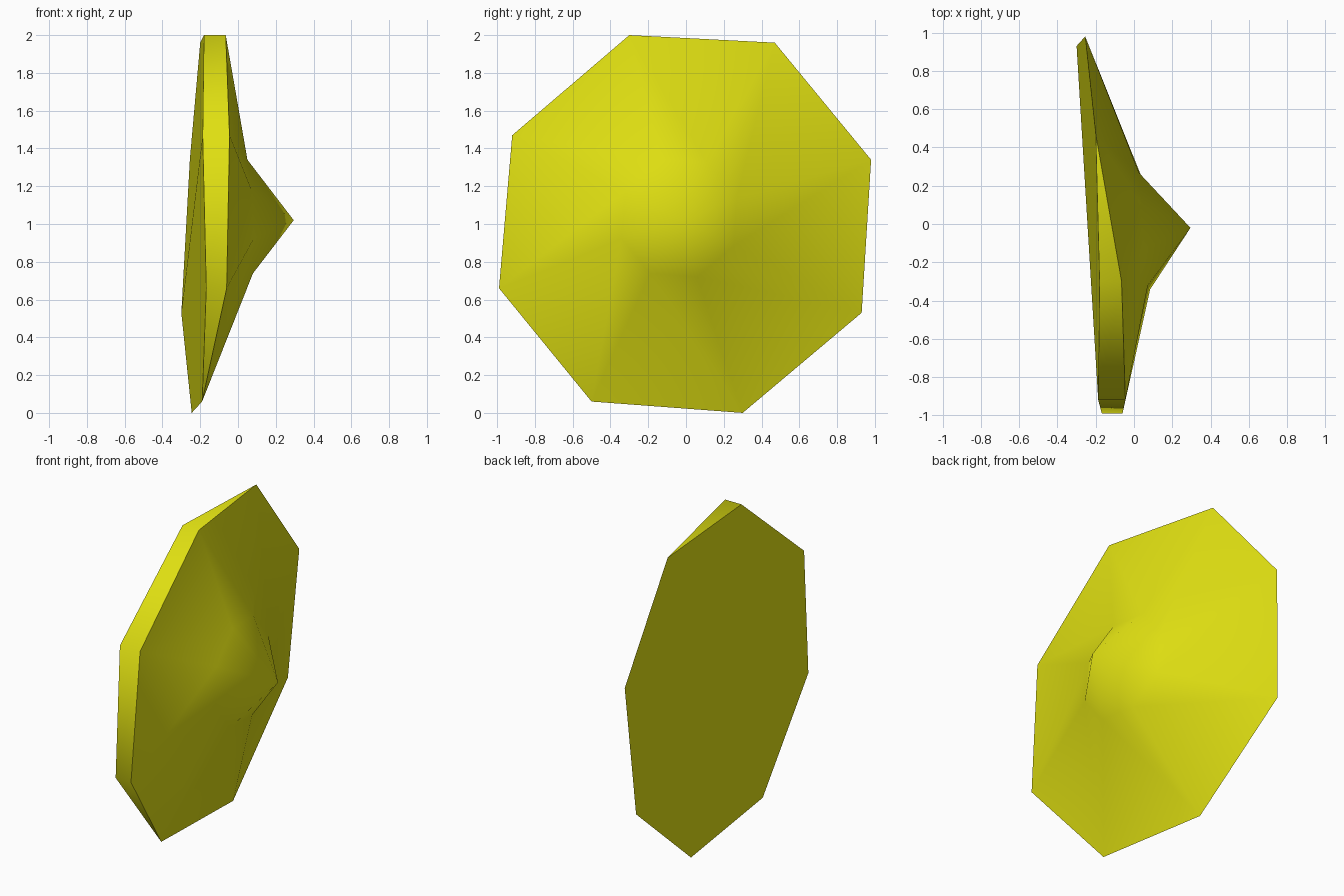
import bpy, bmesh

if "Cube" in bpy.data.objects:
    bpy.data.objects.remove(bpy.data.objects["Cube"])

paint = bpy.data.materials.new("yellow")
paint.diffuse_color = (0.75, 0.75, 0.006, 1)
paint.use_nodes = True
paint.node_tree.nodes["Principled BSDF"].inputs["Base Color"].default_value = paint.diffuse_color

# Octagon outline: y, z, back x, front x (equal where the rim tapers to an edge)
OUTLINE = [
    (-0.30, 2.00, -0.18, -0.065),
    (0.47, 1.96, -0.20, -0.20),
    (0.98, 1.34, -0.255, -0.255),
    (0.93, 0.53, -0.30, -0.30),
    (0.30, 0.00, -0.245, -0.245),
    (-0.50, 0.06, -0.19, -0.19),
    (-0.99, 0.66, -0.168, -0.06),
    (-0.92, 1.47, -0.187, -0.045),
]
CENTRE_Y, CENTRE_Z, BOSS_SCALE = -0.035, 1.03, 0.31

bm = bmesh.new()
back, front, ring = [], [], []
for y, z, xb, xf in OUTLINE:
    b = bm.verts.new((xb, y, z))
    back.append(b)
    front.append(b if xb == xf else bm.verts.new((xf, y, z)))
    # Base of the central spike: a small tilted octagon
    ry, rz = CENTRE_Y + BOSS_SCALE * y, CENTRE_Z + BOSS_SCALE * (z - 1.0)
    ring.append(bm.verts.new((0.055 - 0.083 * (ry + 0.04) - 0.04 * (rz - 1.03), ry, rz)))
tip = bm.verts.new((0.295, -0.02, 1.02))

# Back plate, rim, sloped front and spike
bm.faces.new(back)
for i in range(8):
    j = (i + 1) % 8
    rim = list(dict.fromkeys([back[i], back[j], front[j], front[i]]))
    if len(rim) > 2:
        bm.faces.new(rim)
    bm.faces.new((front[i], front[j], ring[j], ring[i]))
    bm.faces.new((ring[i], ring[j], tip))
bmesh.ops.recalc_face_normals(bm, faces=bm.faces)

mesh = bpy.data.meshes.new("spiked_shield")
bm.to_mesh(mesh)
bm.free()
mesh.materials.append(paint)
shield = bpy.data.objects.new("spiked_shield", mesh)
bpy.context.collection.objects.link(shield)

# Smooth front, crisp rim
bpy.context.view_layer.objects.active = shield
shield.select_set(True)
bpy.ops.object.shade_smooth_by_angle(angle=1.0)
